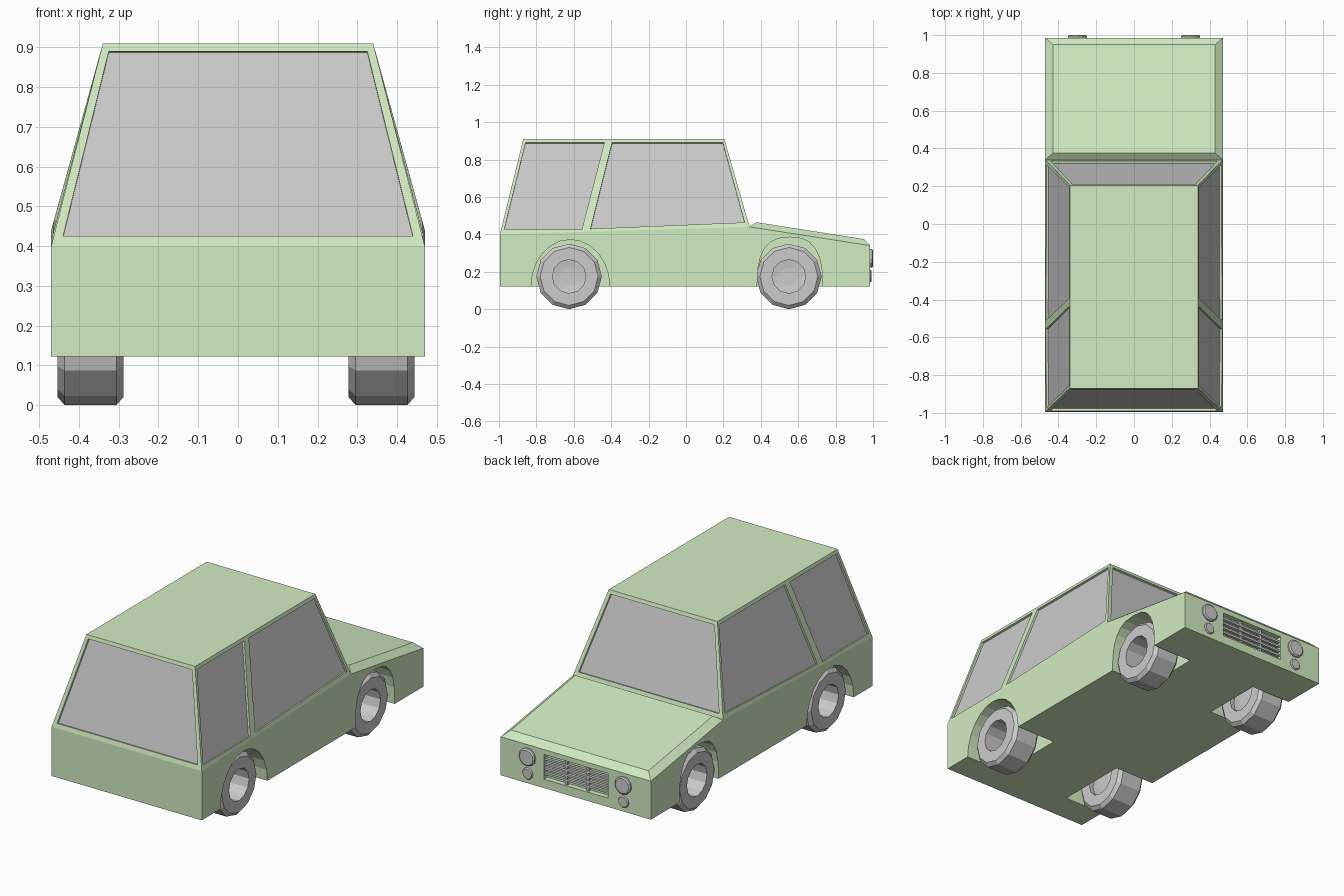
import bpy, bmesh, math
from mathutils import Vector, Matrix

if "Cube" in bpy.data.objects:
    bpy.data.objects.remove(bpy.data.objects["Cube"])


def material(name, rgb):
    m = bpy.data.materials.new(name)
    m.diffuse_color = (*rgb, 1)
    m.use_nodes = True
    m.node_tree.nodes["Principled BSDF"].inputs["Base Color"].default_value = m.diffuse_color
    return m


GREEN = material("green_paint", (0.65, 0.84, 0.55))
PALE = material("pale_hub", (0.98, 0.98, 0.98))


def make(name, bm, mat=None):
    bmesh.ops.recalc_face_normals(bm, faces=bm.faces)
    me = bpy.data.meshes.new(name)
    bm.to_mesh(me)
    bm.free()
    ob = bpy.data.objects.new(name, me)
    bpy.context.collection.objects.link(ob)
    if mat:
        me.materials.append(mat)
    return ob


def prism(a, b, bm=None):
    """Solid between two matching outlines."""
    bm = bm or bmesh.new()
    va, vb = [bm.verts.new(p) for p in a], [bm.verts.new(p) for p in b]
    bm.faces.new(va)
    bm.faces.new(vb[::-1])
    for i in range(len(va)):
        j = (i + 1) % len(va)
        bm.faces.new((va[i], vb[i], vb[j], va[j]))
    return bm


def box(name, lo, hi, mat=None):
    c = [(lo[0], lo[1]), (hi[0], lo[1]), (hi[0], hi[1]), (lo[0], hi[1])]
    return make(name, prism([(*p, lo[2]) for p in c], [(*p, hi[2]) for p in c]), mat)


def lathe(name, profile, axis, centre, n=12, mat=None, closed=False):
    """Revolve (radius, height) points around the x or y axis."""
    bm = bmesh.new()
    rings = [[bm.verts.new((h, r * math.sin(2 * math.pi * k / n), r * math.cos(2 * math.pi * k / n)))
              for k in range(n)] for r, h in profile]
    pairs = list(zip(rings, rings[1:])) + ([(rings[-1], rings[0])] if closed else [])
    for p, q in pairs:
        for k in range(n):
            bm.faces.new((p[k], p[(k + 1) % n], q[(k + 1) % n], q[k]))
    if not closed:
        bm.faces.new(rings[-1])
    rot = Matrix.Rotation(math.pi / 2, 4, 'Z') if axis == 'y' else Matrix()
    bm.transform(Matrix.Translation(centre) @ rot)
    return make(name, bm, mat)


# body shell: right-hand points mirrored to the left
half = [(.47, -.995, .122), (.47, .985, .122), (.47, -.995, .40), (.47, .34, .44), (.47, .985, .34),
        (.34, -.87, .91), (.34, .205, .91), (.43, .375, .465), (.43, .95, .375)]
bm = bmesh.new()
R = [bm.verts.new(p) for p in half]
L = [bm.verts.new((-x, y, z)) for x, y, z in half]
for S in (R, L):
    for f in ((0, 1, 4, 3, 2), (2, 3, 6, 5), (3, 4, 8, 7)):
        bm.faces.new([S[i] for i in f])
for a, b in ((0, 1), (1, 4), (4, 8), (8, 7), (7, 3), (3, 6), (6, 5), (5, 2), (2, 0)):
    bm.faces.new((R[a], R[b], L[b], L[a]))
body = make("body", bm, GREEN)


def cut(cutter):
    m = body.modifiers.new("cut", 'BOOLEAN')
    m.operation, m.solver, m.object = 'DIFFERENCE', 'EXACT', cutter
    cutter.hide_render = True
    cutter.hide_viewport = True


def window(name, pts):
    """Recess in the body with a pane set in it."""
    p = [Vector(q) for q in pts]
    n = (p[2] - p[0]).cross(p[3] - p[1]).normalized()
    if n.dot(sum(p, Vector()) / 4 - Vector((0, -.35, .3))) < 0:
        n = -n
    cut(make(name + "_cutter", prism([q + n * .04 for q in p], [q - n * .016 for q in p]), GREEN))
    make(name, prism([q - n * .012 for q in p], [q - n * .019 for q in p]))


# rear window and windshield
def across(y0, z0, y1, z1):
    return [(-.44, y0, z0), (.44, y0, z0), (.325, y1, z1), (-.325, y1, z1)]


window("rear_window", across(-.989, .425, -.875, .89))
window("windshield", across(.333, .465, .211, .89))


# side windows, leaning in with the cabin wall
def lean(y, z, s):
    base = .40 + .04 * (y + .995) / 1.335
    return (s * (.47 - .13 * (z - base) / (.91 - base)), y, z)


for s, side in ((1, "right"), (-1, "left")):
    for name, pts in (("rear_side_window", ((-.972, .425), (-.557, .425), (-.437, .89), (-.858, .89))),
                      ("front_side_window", ((-.51, .43), (.313, .464), (.197, .89), (-.395, .89)))):
        window(f"{side}_{name}", [lean(y, z, s) for y, z in pts])

# wheel arches
for name, cy, ry, rz, e in (("rear", -.618, .21, .25, 1), ("front", .555, .175, .263, .75)):
    arc = [(cy + ry, .05)]
    for k in range(13):
        c, t = math.cos(math.pi * k / 12), math.sin(math.pi * k / 12)
        arc.append((cy + ry * math.copysign(abs(c) ** e, c), .122 + rz * abs(t) ** e))
    arc.append((cy - ry, .05))
    for s in (1, -1):
        cut(make(f"{name}_arch_cutter", prism([(s * .22, *p) for p in arc], [(s * .6, *p) for p in arc]), GREEN))

# wheels: chamfered tyre with a deep pale hub
w = .083
for name, y in (("rear", -.625), ("front", .55)):
    for s, x in ((1, .361), (-1, -.371)):
        tyre = [(.09, -w), (.155, -w), (.175, -w + .018), (.175, w - .018), (.155, w), (.09, w)]
        lathe(f"{name}_tyre", tyre, 'x', (x, y, .175), closed=True)
        lathe(f"{name}_hub", [(.091, -s * (w - .025)), (.05, -s * (w - .02)), (.01, -s * (w - .02))],
              'x', (x, y, .175), mat=PALE)

# grille: recess with grey bars
cut(box("grille_cutter", (-.2, .955, .172), (.2, 1.05, .312), GREEN))
for i in range(4):
    z = .2 + i * .028
    box("grille_bar", (-.2, .962, z - .006), (.2, .978, z + .006))
for x in (-.067, .067):
    box("grille_post", (x - .007, .958, .172), (x + .007, .974, .312))

# front lamps
for s in (1, -1):
    for name, r, z, y in (("headlight", .05, .272, 1.0), ("lower_lamp", .033, .178, .993)):
        lathe(name, [(r, .96), (r, y - .006), (r * .85, y)], 'y', (s * .3, 0, z))
